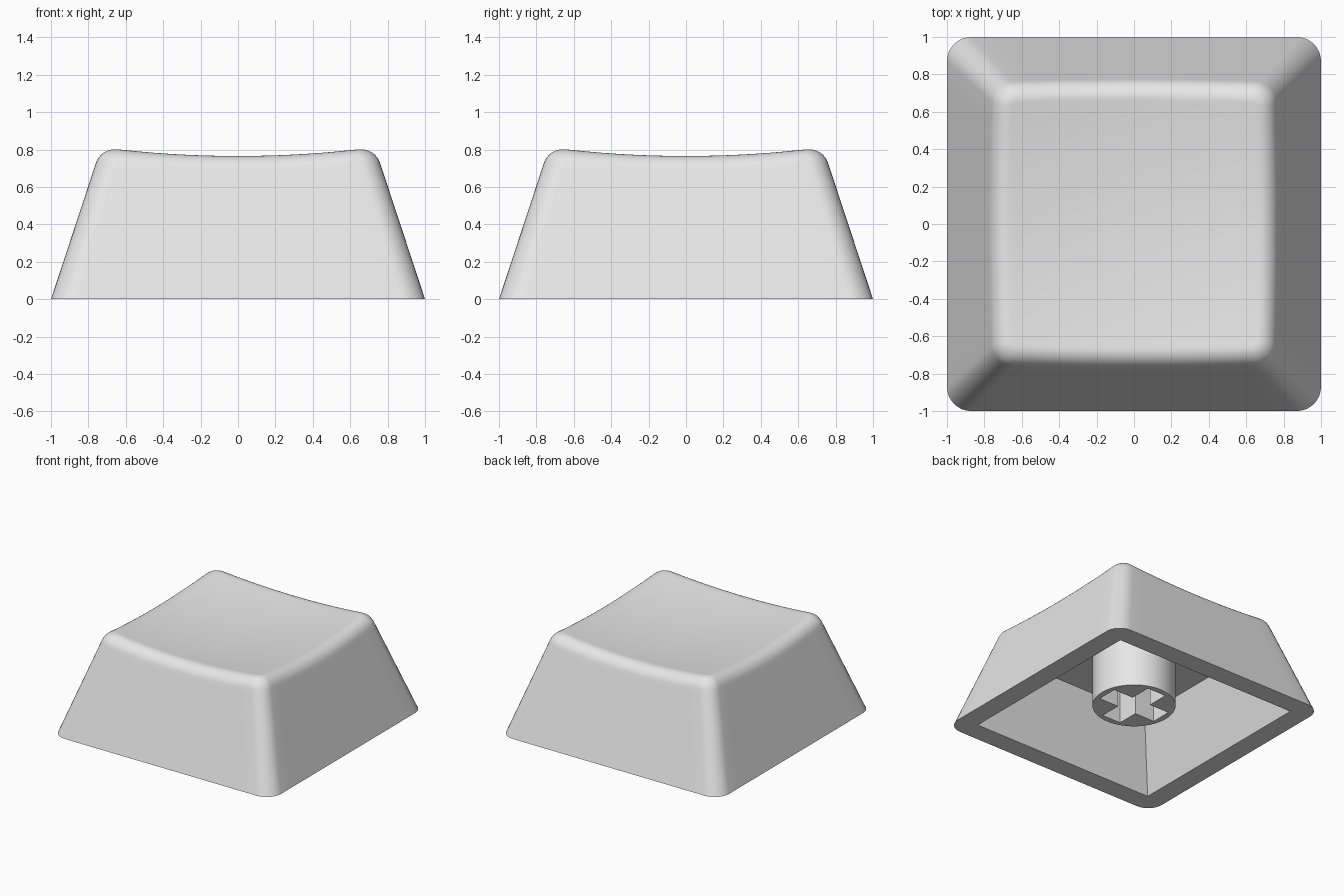
import bpy, bmesh, math
from mathutils import Vector

if "Cube" in bpy.data.objects:
    bpy.data.objects.remove(bpy.data.objects["Cube"])

ARC, SIDE = 8, 14          # segments per rounded corner and per straight side
FILLET = 0.08              # tangent length of the rounded top edge

plastic = bpy.data.materials.new("grey_plastic")
plastic.diffuse_color = (0.8, 0.8, 0.8, 1)
plastic.use_nodes = True
plastic.node_tree.nodes["Principled BSDF"].inputs["Base Color"].default_value = plastic.diffuse_color


def perimeter(half, radius):
    """Rounded square outline, counter-clockwise."""
    arcs = []
    for c in range(4):
        a0 = c * math.pi / 2
        mid = a0 + math.pi / 4
        centre = Vector((math.cos(mid), math.sin(mid))) * math.sqrt(2) * (half - radius)
        arcs.append([centre + radius * Vector((math.cos(a), math.sin(a)))
                     for a in (a0 + math.pi / 2 * i / ARC for i in range(ARC + 1))])
    pts = []
    for c in range(4):
        start, end = arcs[c][-1], arcs[(c + 1) % 4][0]
        pts += arcs[c] + [start.lerp(end, j / SIDE) for j in range(1, SIDE)]
    return pts


def half_at(z):
    return 1 - 0.33 * z


def radius_at(z):
    return 0.13 - 0.03 * z


def dish(p):
    return 0.725 + 0.09 * (p.x ** 2 + p.y ** 2)


def on_wall(i, z):
    p = perimeter(half_at(z), radius_at(z))[i]
    return Vector((p.x, p.y, z))


def flat_ring(half, radius, z):
    return [Vector((p.x, p.y, z)) for p in perimeter(half, radius)]


def finish(obj, angle):
    obj.data.materials.clear()
    obj.data.materials.append(plastic)
    bpy.ops.object.select_all(action='DESELECT')
    bpy.context.view_layer.objects.active = obj
    obj.select_set(True)
    bpy.ops.object.shade_smooth_by_angle(angle=math.radians(angle))


# Hollow cap: cavity ceiling, cavity wall, bottom rim, outer wall, rounded edge, dished top
rings = [flat_ring(0.65, 0, 0.555), flat_ring(0.835, 0, 0), flat_ring(1, 0.13, 0)]
wall, edge, inner = [], [], []
for i in range(len(rings[0])):
    z = 0.76
    for _ in range(6):                       # wall meets the dish here
        z = dish(on_wall(i, z))
    edge.append(on_wall(i, z))
    wall.append(on_wall(i, z - FILLET))
    q = perimeter(half_at(z) - FILLET, radius_at(z) - FILLET)[i]
    inner.append(Vector((q.x, q.y, dish(q))))
rings.append([a.lerp(b, 0.96) for a, b in zip(rings[2], wall)])
W = 0.77                                     # weight that makes the edge circular
for k in range(9):
    t = k / 8
    a, b, c = (1 - t) ** 2, 2 * W * t * (1 - t), t ** 2
    rings.append([(p * a + e * b + q * c) / (a + b + c)
                  for p, e, q in zip(wall, edge, inner)])
for s in (0.97, 0.88, 0.76, 0.64, 0.52, 0.4, 0.28, 0.14, 0):
    rings.append([Vector((p.x * s, p.y * s, dish(p * s + Vector((0, 0, 0))))) for p in inner])

bm = bmesh.new()
loops = [[bm.verts.new(p) for p in ring] for ring in rings]
n = len(loops[0])
bm.faces.new(loops[0])
for lo, hi in zip(loops, loops[1:]):
    for i in range(n):
        j = (i + 1) % n
        bm.faces.new((lo[i], lo[j], hi[j], hi[i]))
bmesh.ops.remove_doubles(bm, verts=bm.verts, dist=1e-5)
bmesh.ops.recalc_face_normals(bm, faces=bm.faces)
mesh = bpy.data.meshes.new("cap_shell")
bm.to_mesh(mesh)
bm.free()
shell = bpy.data.objects.new("cap_shell", mesh)
bpy.context.collection.objects.link(shell)
finish(shell, 30)

# Stem: round post with a cross-shaped socket, as a filled and extruded outline
BOTTOM, TOP, L, T = 0.11, 0.56, 0.265, 0.085
circle = [(0.313 * math.cos(a), 0.313 * math.sin(a))
          for a in (math.tau * i / 64 for i in range(64))]
cross = []
for c in range(4):
    cs, sn = round(math.cos(c * math.pi / 2)), round(math.sin(c * math.pi / 2))
    cross += [(x * cs - y * sn, x * sn + y * cs) for x, y in ((L, -T), (L, T), (T, T))]

curve = bpy.data.curves.new("stem", 'CURVE')
curve.dimensions = '2D'
curve.fill_mode = 'BOTH'
curve.extrude = (TOP - BOTTOM) / 2
for outline in (circle, cross):
    spline = curve.splines.new('POLY')
    spline.points.add(len(outline) - 1)
    for point, (x, y) in zip(spline.points, outline):
        point.co = (x, y, 0, 1)
    spline.use_cyclic_u = True
stem = bpy.data.objects.new("stem", curve)
stem.location.z = (TOP + BOTTOM) / 2
bpy.context.collection.objects.link(stem)
bpy.ops.object.select_all(action='DESELECT')
bpy.context.view_layer.objects.active = stem
stem.select_set(True)
bpy.ops.object.convert(target='MESH')
stem = bpy.context.view_layer.objects.active
bm = bmesh.new()
bm.from_mesh(stem.data)
bmesh.ops.remove_doubles(bm, verts=bm.verts, dist=1e-5)
bmesh.ops.recalc_face_normals(bm, faces=bm.faces)
bm.to_mesh(stem.data)
bm.free()
finish(stem, 30)
